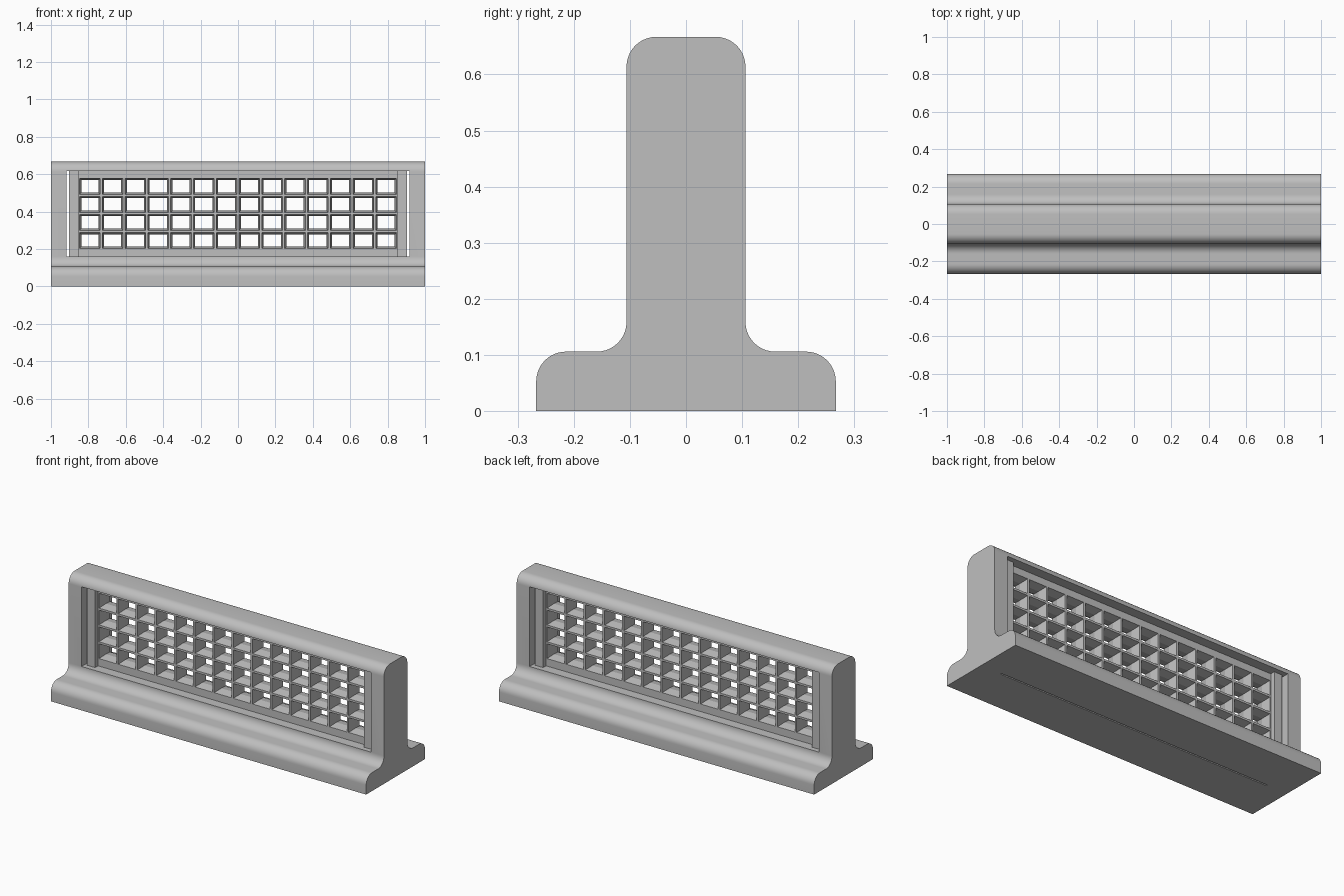
import bpy, bmesh, math
from mathutils import Matrix, Vector

default = bpy.data.objects.get("Cube")
if default:
    bpy.data.objects.remove(default, do_unlink=True)

grey = bpy.data.materials.new("light_grey")
grey.use_nodes = True
colour = (0.52, 0.52, 0.52, 1)
grey.diffuse_color = colour
grey.node_tree.nodes["Principled BSDF"].inputs["Base Color"].default_value = colour


def finish(name, bm):
    bmesh.ops.recalc_face_normals(bm, faces=bm.faces)
    mesh = bpy.data.meshes.new(name)
    bm.to_mesh(mesh)
    bm.free()
    mesh.materials.append(grey)
    obj = bpy.data.objects.new(name, mesh)
    bpy.context.collection.objects.link(obj)
    return obj


def add_prism(bm, points, start, along):
    """Extrude a closed outline of 3D points from start by the vector along."""
    face = bm.faces.new([bm.verts.new(Vector(p) + Vector(start)) for p in points])
    moved = bmesh.ops.extrude_face_region(bm, geom=[face], use_keep_orig=True)["geom"]
    bmesh.ops.translate(bm, vec=along, verts=[v for v in moved if isinstance(v, bmesh.types.BMVert)])


def add_box(bm, low, high):
    size = [b - a for a, b in zip(low, high)]
    mid = [(a + b) / 2 for a, b in zip(low, high)]
    bmesh.ops.create_cube(bm, size=1, matrix=Matrix.Translation(mid) @ Matrix.Diagonal((*size, 1)))


def arc(cy, cz, start, end, radius=0.053, steps=10):
    angles = [math.radians(start + (end - start) * i / steps) for i in range(steps + 1)]
    return [(cy + radius * math.cos(a), cz + radius * math.sin(a)) for a in angles]


# Body: rounded inverted T profile, swept along the length
half = [(0.267, 0)] + arc(0.214, 0.053, 0, 90) + arc(0.159, 0.159, 270, 180) + arc(0.053, 0.614, 0, 90)
outline = half + [(-y, z) for y, z in reversed(half)]
bm = bmesh.new()
add_prism(bm, [(0, y, z) for y, z in outline], (-1, 0, 0), (2, 0, 0))
body = finish("body", bm)

# Window opening and narrow slot under the base
for name, low, high in (("window_cutter", (-0.918, -0.4, 0.16), (0.918, 0.4, 0.617)),
                        ("slot_cutter", (-0.87, -0.004, -0.1), (0.87, 0.004, 0.04))):
    bm = bmesh.new()
    add_box(bm, low, high)
    cutter = finish(name, bm)
    cutter.hide_render = True
    cut = body.modifiers.new(name, "BOOLEAN")
    cut.operation = "DIFFERENCE"
    cut.solver = "EXACT"
    cut.object = cutter
    bpy.context.view_layer.objects.active = body
    bpy.ops.object.modifier_apply(modifier=cut.name)
    bpy.data.objects.remove(cutter, do_unlink=True)

bpy.ops.object.select_all(action="DESELECT")
body.select_set(True)
bpy.context.view_layer.objects.active = body
bpy.ops.object.shade_smooth_by_angle(angle=math.radians(30))

# Grille dimensions
edge_x, low_z, high_z, depth = 0.853, 0.197, 0.583, 0.05
columns, rows = 14, 4

# End strips, standing proud of the grille
for side, name in ((1, "left_strip"), (-1, "right_strip")):
    bm = bmesh.new()
    xs = sorted((side * edge_x, side * 0.903))
    add_box(bm, (xs[0], -0.077, 0.16), (xs[1], 0.077, 0.617))
    finish(name, bm)

# Top and bottom rails
for name, z0, z1 in (("bottom_rail", 0.16, low_z), ("top_rail", high_z, 0.617)):
    bm = bmesh.new()
    add_box(bm, (-edge_x, -depth, z0), (edge_x, depth, z1))
    finish(name, bm)

# Grille bars: narrow at front and back, widest in the middle
section = [(-0.006, -depth), (0.006, -depth), (0.015, 0), (0.006, depth), (-0.006, depth), (-0.015, 0)]
bm = bmesh.new()
for i in range(columns + 1):
    x = -edge_x + 2 * edge_x * i / columns
    add_prism(bm, [(w, y, 0) for w, y in section], (x, 0, low_z), (0, 0, high_z - low_z))
finish("upright_bars", bm)

bm = bmesh.new()
for i in range(rows + 1):
    z = low_z + (high_z - low_z) * i / rows
    add_prism(bm, [(0, y, w) for w, y in section], (-edge_x, 0, z), (2 * edge_x, 0, 0))
finish("cross_bars", bm)
